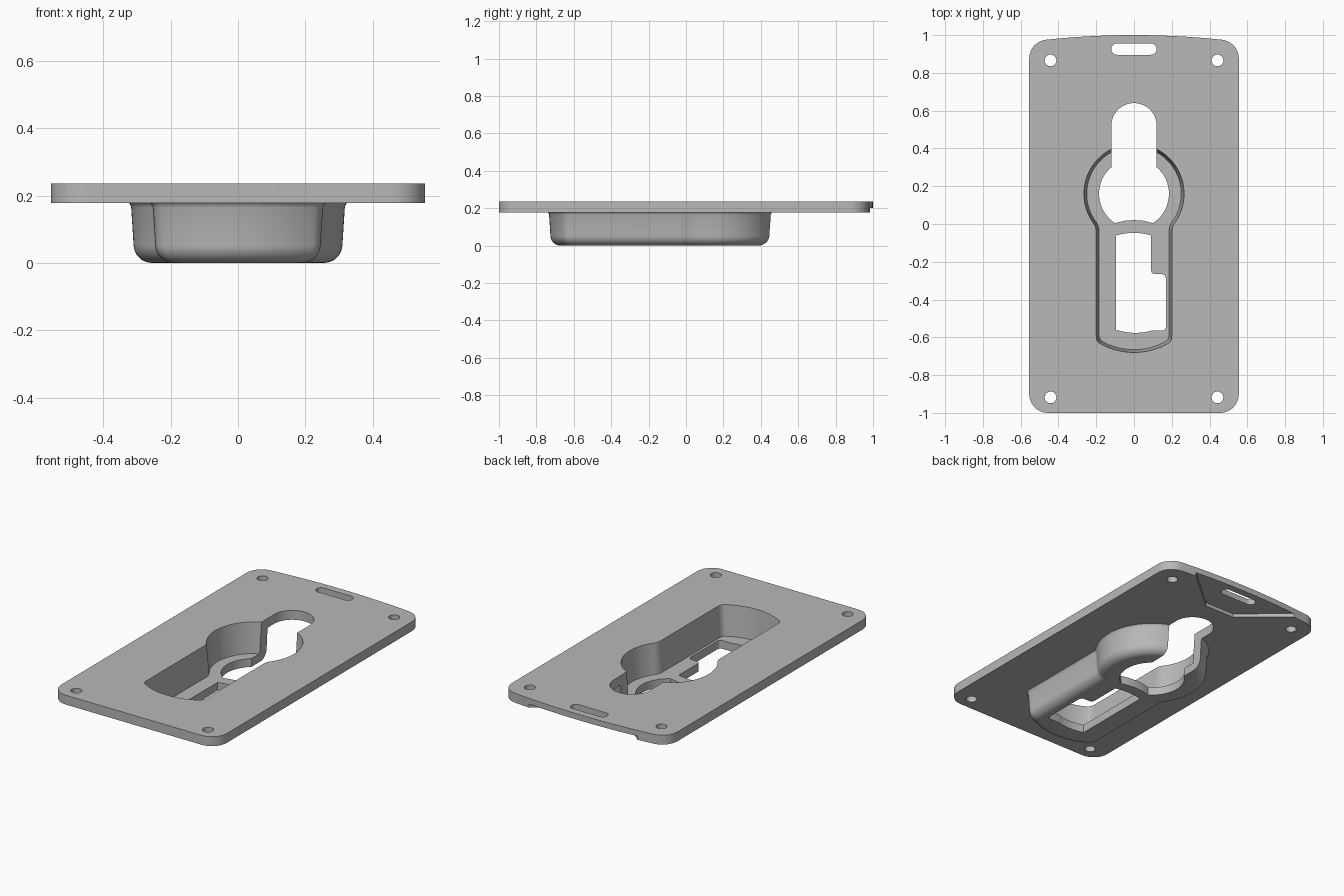
import bpy, bmesh
from math import sin, cos, pi, radians, sqrt, asin, atan2

if "Cube" in bpy.data.objects:
    bpy.data.objects.remove(bpy.data.objects["Cube"])

grey = bpy.data.materials.new("plain grey")
grey.use_nodes = True
grey.diffuse_color = (0.48, 0.48, 0.48, 1)
grey.node_tree.nodes["Principled BSDF"].inputs["Base Color"].default_value = grey.diffuse_color

PLATE_LOW, PLATE_TOP, FLOOR = 0.178, 0.235, 0.05
HEAD_Y = 0.16          # centre of the round end of the tub


def arc(cx, cy, r, a0, a1, n=16):
    return [(cx + r * cos(a0 + (a1 - a0) * i / n), cy + r * sin(a0 + (a1 - a0) * i / n))
            for i in range(n + 1)]


def bezier(p, q, s, n=6):
    return [tuple((1 - t) ** 2 * a + 2 * t * (1 - t) * b + t * t * c for a, b, c in zip(p, q, s))
            for t in (i / n for i in range(n + 1))]


def mirrored(half):
    """Close a right-hand half outline with its mirror image."""
    return half + [(-x, y) for x, y in reversed(half) if abs(x) > 1e-5]


def loft(name, rings):
    """Solid through (z, outline) rings with equal point counts."""
    bm = bmesh.new()
    loops = [[bm.verts.new((x, y, z)) for x, y in outline] for z, outline in rings]
    n = len(loops[0])
    for low, high in zip(loops, loops[1:]):
        for i in range(n):
            j = (i + 1) % n
            bm.faces.new((low[i], low[j], high[j], high[i]))
    bm.faces.new(loops[0])
    bm.faces.new(loops[-1])
    bmesh.ops.recalc_face_normals(bm, faces=bm.faces)
    mesh = bpy.data.meshes.new(name)
    bm.to_mesh(mesh)
    bm.free()
    obj = bpy.data.objects.new(name, mesh)
    bpy.context.collection.objects.link(obj)
    mesh.materials.append(grey)
    return obj


def prism(name, outline, low=-0.1, high=0.4):
    return loft(name, [(low, outline), (high, outline)])


def tub_outline(d):
    """Keyhole outline of the tub, grown outwards by d."""
    r, w, fillet, end_r, end_y = 0.265 + d, 0.2 + d, 0.08 - d, 0.363 + d, -0.317
    neck_y = HEAD_Y - sqrt((r + fillet) ** 2 - (w + fillet) ** 2)
    a = atan2(neck_y - HEAD_Y, w + fillet)
    half = arc(0, HEAD_Y, r, pi / 2, a, 36)
    half += arc(w + fillet, neck_y, fillet, a + pi, pi, 8)[1:]
    corner_y = end_y - sqrt(end_r ** 2 - w ** 2)
    end = arc(0, end_y, end_r, asin(w / end_r) * 0.9 - pi / 2, -pi / 2, 14)
    half += bezier((w, corner_y + 0.03), (w, corner_y), end[0]) + end[1:]
    half[0], half[-1] = (0, half[0][1]), (0, half[-1][1])
    return mirrored(half)


def combine(target, tool, operation):
    mod = target.modifiers.new("cut", 'BOOLEAN')
    mod.operation, mod.solver, mod.object = operation, 'EXACT', tool
    bpy.context.view_layer.objects.active = target
    bpy.ops.object.modifier_apply(modifier=mod.name)
    bpy.data.objects.remove(tool)


# Mounting plate with round corners and a gently bowed back edge
bow_r = (0.47 ** 2 + 0.025 ** 2) / 0.05
bow = arc(0, 1 - bow_r, bow_r, pi / 2, pi / 2 - asin(0.46 / bow_r), 16)
bow[0] = (0, 1)
side = arc(0.455, 0.876, 0.1, radians(80), 0, 10) + arc(0.455, -0.9, 0.1, 0, -pi / 2, 10)
plate = prism("mounting_plate", mirrored(bow + side), PLATE_LOW, PLATE_TOP)

# Shallow pocket under the back edge
combine(plate, prism("pocket", mirrored([(0.1, 0.76), (0.5, 1.1)]), 0.1, 0.2), 'DIFFERENCE')

# Tub hanging below the plate, with a rounded bottom edge
bend = arc(-0.01, 0.055, 0.055, -pi / 2, 0, 8)
rings = [(z, tub_outline(d)) for d, z in bend]
rings += [(z, tub_outline(d)) for z, d in ((0.165, 0.052), (0.173, 0.055), (0.178, 0.06), (0.205, 0.06))]
combine(plate, loft("tub", rings), 'UNION')

# Tapered cavity
cavity = loft("cavity", [(FLOOR, tub_outline(-0.015)), (PLATE_TOP, tub_outline(0)),
                         (0.3, tub_outline(0.005))])
combine(plate, cavity, 'DIFFERENCE')

# Round opening running into the long slot
a_low, a_high = -radians(57), asin(sqrt(0.185 ** 2 - 0.12 ** 2) / 0.185)
half = arc(0, 0.52, 0.12, pi / 2, 0, 14) + arc(0, HEAD_Y, 0.185, a_high, a_low, 22)
half[0] = (0, 0.64)
half += [(0.05, 0.017), (0, 0.021)]
combine(plate, prism("keyhole", mirrored(half)), 'DIFFERENCE')

# Stepped opening in the floor
top_edge = bezier((-0.095, -0.06), (0, -0.034), (0.09, -0.06), 10)
step = bezier((0.09, -0.24), (0.09, -0.265), (0.115, -0.265))
step += bezier((0.14, -0.265), (0.17, -0.265), (0.17, -0.295))
step += bezier((0.17, -0.54), (0.17, -0.565), (0.145, -0.565))
bottom_edge = bezier((0.09, -0.565), (0, -0.59), (-0.095, -0.56), 10)
combine(plate, prism("floor_opening", top_edge + step + bottom_edge), 'DIFFERENCE')

# Screw holes in the corners
for x in (-0.442, 0.442):
    for y in (0.866, -0.918):
        combine(plate, prism("screw_hole", arc(x, y, 0.031, 0, 2 * pi, 28)[:-1]), 'DIFFERENCE')

# Strap slot near the back edge
strap = arc(0.09, 0.926, 0.03, pi / 2, -pi / 2, 16)
combine(plate, prism("strap_slot", mirrored(strap)), 'DIFFERENCE')

bpy.ops.object.select_all(action='DESELECT')
plate.select_set(True)
bpy.context.view_layer.objects.active = plate
bpy.ops.object.shade_smooth_by_angle(angle=radians(30))
